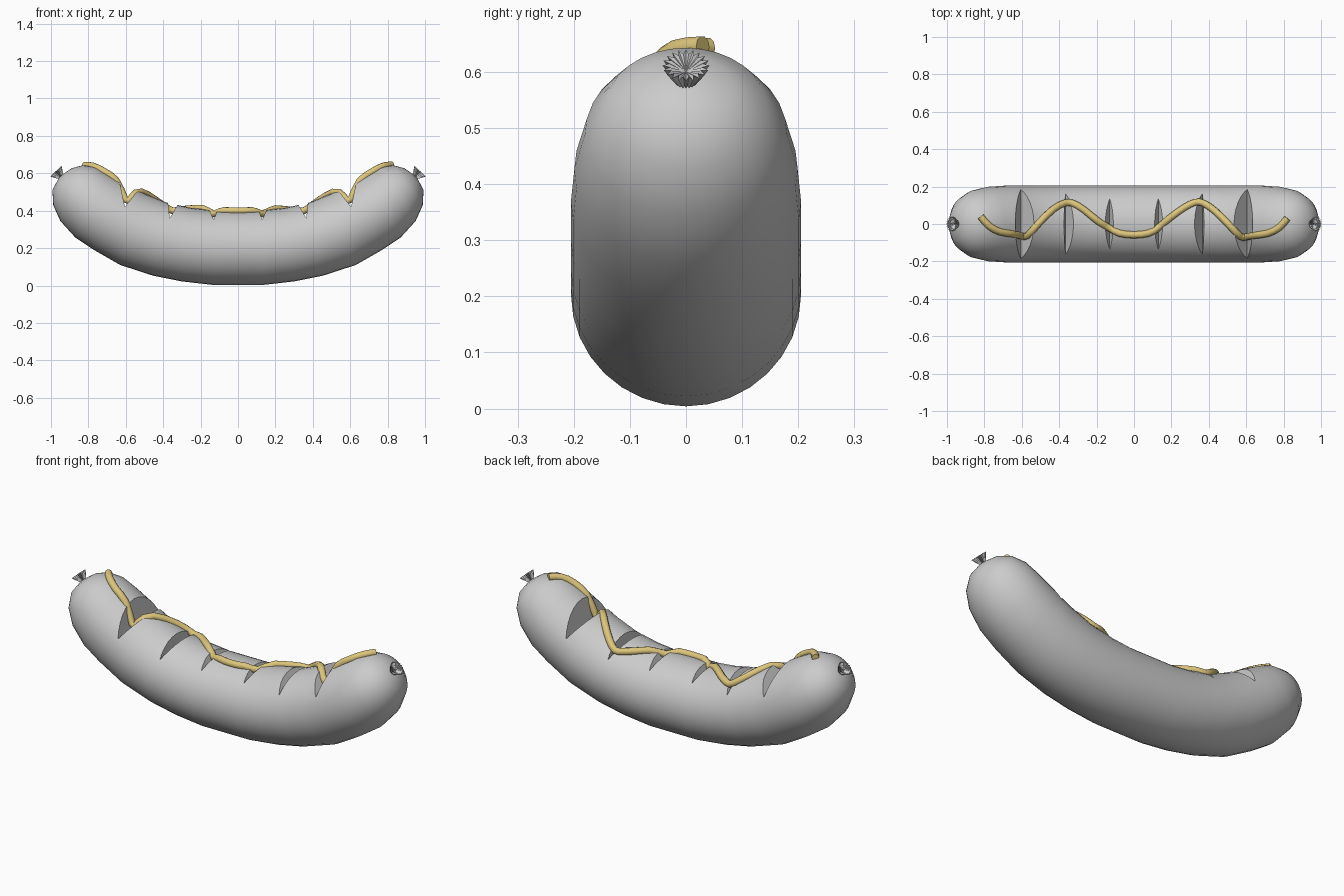
import bpy, bmesh, math
from mathutils import Vector
from mathutils.bvhtree import BVHTree

if "Cube" in bpy.data.objects:
    bpy.data.objects.remove(bpy.data.objects["Cube"])


def make_object(name, bm, angle=35):
    bmesh.ops.recalc_face_normals(bm, faces=bm.faces)
    me = bpy.data.meshes.new(name)
    bm.to_mesh(me)
    bm.free()
    me.shade_smooth()
    me.set_sharp_from_angle(angle=math.radians(angle))
    ob = bpy.data.objects.new(name, me)
    bpy.context.collection.objects.link(ob)
    return ob


def loft(bm, rings, start, end):
    """Skin vertex rings and close both ends with a fan."""
    rings = [[bm.verts.new(p) for p in r] for r in rings]
    n = len(rings[0])
    for a, b in zip(rings, rings[1:]):
        for i in range(n):
            j = (i + 1) % n
            bm.faces.new((a[i], a[j], b[j], b[i]))
    for ring, tip in ((rings[0], start), (rings[-1], end)):
        t = bm.verts.new(tip)
        for i in range(n):
            bm.faces.new((ring[i], ring[(i + 1) % n], t))


# Sausage body: bottom point, top point and half width of each section
half = [
    ((0.14, 0.004), (0.13, 0.402), 0.205),
    ((0.30, 0.022), (0.25, 0.415), 0.205),
    ((0.455, 0.053), (0.38, 0.443), 0.205),
    ((0.63, 0.110), (0.50, 0.492), 0.205),
    ((0.77, 0.190), (0.61, 0.550), 0.205),
    ((0.87, 0.257), (0.69, 0.596), 0.199),
    ((0.95, 0.345), (0.76, 0.633), 0.180),
    ((0.988, 0.43), (0.83, 0.643), 0.143),
    ((0.992, 0.51), (0.89, 0.627), 0.085),
]
mirrored = [((-b[0], b[1]), (-t[0], t[1]), w) for b, t, w in reversed(half)]
SIDES = 32
rings = []
for b, t, w in mirrored + half:
    b, t = Vector((b[0], 0, b[1])), Vector((t[0], 0, t[1]))
    mid, up = (b + t) / 2, (t - b) / 2
    rings.append([mid + up * math.cos(a) + Vector((0, w * math.sin(a), 0))
                  for a in (2 * math.pi * i / SIDES for i in range(SIDES))])
bm = bmesh.new()
loft(bm, rings, (-0.955, 0, 0.582), (0.955, 0, 0.582))
sausage = make_object("sausage", bm)

# Wedge cutters for the scored notches: apex, inner lip, outer lip
notches = [
    ((0.13, 0.352), (0.103, 0.42), (0.16, 0.42)),
    ((0.365, 0.360), (0.318, 0.44), (0.375, 0.45)),
    ((0.605, 0.420), (0.535, 0.51), (0.635, 0.565)),
]
bm = bmesh.new()
for apex, inner, outer in notches:
    for s in (-1, 1):
        a, i, o = (Vector((s * p[0], 0, p[1])) for p in (apex, inner, outer))
        tri = [a, a + (i - a) * 2, a + (o - a) * 2]
        front, back = ([bm.verts.new(p + Vector((0, y, 0))) for p in tri] for y in (-0.4, 0.4))
        bm.faces.new(front)
        bm.faces.new(back)
        for k in range(3):
            j = (k + 1) % 3
            bm.faces.new((front[k], front[j], back[j], back[k]))
cutter = make_object("notch_cutter", bm)
cutter.hide_render = True
mod = sausage.modifiers.new("notches", 'BOOLEAN')
mod.operation, mod.solver, mod.object = 'DIFFERENCE', 'EXACT', cutter

# Apply the cut, then drop the cutter
bpy.context.view_layer.update()
dg = bpy.context.evaluated_depsgraph_get()
cut = bpy.data.meshes.new_from_object(sausage.evaluated_get(dg))
sausage.modifiers.clear()
sausage.data = cut
cut.shade_smooth()
cut.set_sharp_from_angle(angle=math.radians(35))
bpy.data.objects.remove(cutter)

# Pinched, fluted casing knots at both ends
for s, side in ((-1, "left"), (1, "right")):
    axis = Vector((s * 0.68, 0, 0.73))
    u, v = Vector((0, 1, 0)), Vector((0.73, 0, -s * 0.68))
    base = Vector((s * 0.94, 0, 0.575))

    def flute(d, r_out, r_in, n=40):
        return [base + axis * d + (u * math.cos(2 * math.pi * i / n) + v * math.sin(2 * math.pi * i / n))
                * (r_in if i % 2 else r_out) for i in range(n)]
    bm = bmesh.new()
    loft(bm, [flute(0, 0.012, 0.009), flute(0.05, 0.042, 0.030)], base - axis * 0.01, base + axis * 0.035)
    make_object("casing_knot_" + side, bm, 20)

# Mustard line: a zigzag path dropped onto the scored surface
path = [(-0.82, 0.04), (-0.78, -0.01), (-0.72, -0.045), (-0.65, -0.052), (-0.60, -0.065),
        (-0.57, -0.07), (-0.52, -0.005), (-0.43, 0.085), (-0.37, 0.115), (-0.33, 0.115),
        (-0.27, 0.08), (-0.19, 0.01), (-0.13, -0.022), (-0.08, -0.053), (0, -0.06),
        (0.08, -0.053), (0.13, -0.022), (0.20, 0.04), (0.27, 0.09), (0.33, 0.12),
        (0.37, 0.115), (0.43, 0.075), (0.51, -0.005), (0.57, -0.075), (0.60, -0.07),
        (0.65, -0.06), (0.72, -0.052), (0.78, -0.02), (0.82, 0.03)]
bm = bmesh.new()
bm.from_mesh(cut)
tree = BVHTree.FromBMesh(bm)
bm.free()
pts = []
for a, b in zip(path, path[1:]):
    for k in (0, 0.5):
        x, y = a[0] + (b[0] - a[0]) * k, a[1] + (b[1] - a[1]) * k
        pts.append(tree.ray_cast(Vector((x, y, 2)), Vector((0, 0, -1)))[0])
pts.append(tree.ray_cast(Vector((*path[-1], 2)), Vector((0, 0, -1)))[0])
# Relax the path slightly so it flows into the notches
pts = [pts[0]] + [(p + 2 * q + r) / 4 for p, q, r in zip(pts, pts[1:], pts[2:])] + [pts[-1]]

cu = bpy.data.curves.new("mustard", 'CURVE')
cu.dimensions = '3D'
cu.bevel_depth = 0.019
cu.bevel_resolution = 3
cu.use_fill_caps = True
sp = cu.splines.new('POLY')
sp.points.add(len(pts) - 1)
for sp_pt, p in zip(sp.points, pts):
    sp_pt.co = (p.x, p.y, p.z + 0.006, 1)
sp.use_smooth = True
mustard = bpy.data.objects.new("mustard", cu)
bpy.context.collection.objects.link(mustard)
mat = bpy.data.materials.new("mustard_yellow")
mat.diffuse_color = (0.72, 0.56, 0.2, 1)
mat.use_nodes = True
mat.node_tree.nodes["Principled BSDF"].inputs["Base Color"].default_value = mat.diffuse_color
cu.materials.append(mat)
